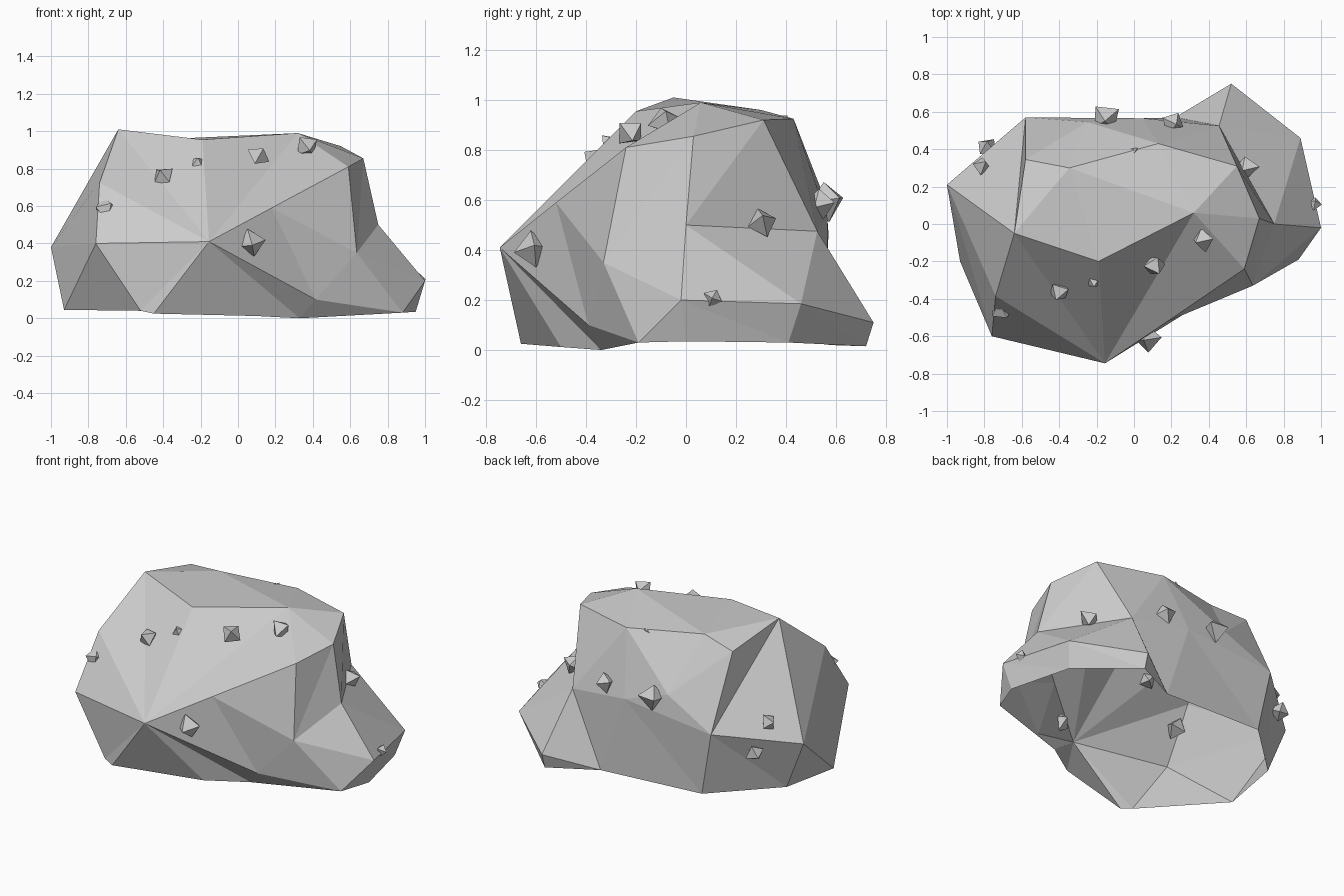
import bpy, bmesh, random
from mathutils import Vector, Euler

if "Cube" in bpy.data.objects:
    bpy.data.objects.remove(bpy.data.objects["Cube"])

random.seed(4)
CENTRE = Vector((0, 0, 0.42))

# Boulder corners, ring by ring (numbers 0-8, 9-23, 24-35)
TOP = [(-.64, -.05, 1.01), (-.19, -.20, .955), (.32, .06, .99), (.67, .03, .855), (.59, -.24, .81),
       (.55, .31, .92), (.13, .43, .925), (-.345, .30, .96), (-.58, .345, .925)]
MIDDLE = [(-1, .21, .38), (-.74, -.385, .725), (-.76, -.6, .40), (-.155, -.745, .41), (.18, -.52, .59),
          (.635, -.33, .35), (.415, -.39, .10), (.75, 0, .50), (1, -.02, .20), (.89, .46, .185),
          (.52, .75, .11), (.455, .525, .475), (.05, .565, .53), (-.25, .545, .63), (-.58, .57, .465)]
BASE = [(-.93, -.2, .045), (-.52, -.635, .04), (-.45, -.66, .025), (.1, -.5, .012), (.33, -.34, 0),
        (.88, -.19, .03), (.95, 0, .035), (.85, .41, .03), (.52, .72, .015), (.22, .57, .02),
        (-.5, .55, .05), (-.87, .2, .06)]
corners = [Vector(p) for p in TOP + MIDDLE + BASE]
FIRST_BASE = len(TOP) + len(MIDDLE)

# Creases that must run between these corners
CREASES = [(0, 1), (1, 2), (2, 4), (2, 13), (2, 12), (1, 12), (0, 12), (10, 12), (0, 10), (9, 10), (9, 0),
           (0, 23), (0, 8), (8, 23), (8, 7), (7, 6), (6, 5), (6, 2), (7, 1), (2, 5), (3, 4), (4, 14), (3, 14),
           (3, 16), (16, 14), (16, 20), (16, 17), (16, 18), (14, 17), (14, 29), (13, 14), (13, 15), (12, 15),
           (15, 29), (5, 20), (6, 20), (6, 21), (20, 21), (20, 18), (33, 19), (33, 22), (33, 21), (33, 20),
           (20, 19), (21, 22), (22, 23), (6, 22), (7, 22), (12, 26), (12, 25), (12, 27), (12, 28), (11, 24),
           (23, 35), (23, 34), (13, 4)]


def add_object(name, bm):
    mesh = bpy.data.meshes.new(name)
    bm.to_mesh(mesh)
    bm.free()
    ob = bpy.data.objects.new(name, mesh)
    bpy.context.collection.objects.link(ob)
    return ob


# Boulder: corners are spread over an ellipsoid to find the facets, then put back
bm = bmesh.new()
tag = bm.verts.layers.int.new("corner")
for i, p in enumerate(corners):
    d = p - CENTRE
    if i >= FIRST_BASE:
        d.z -= .12
    bm.verts.new(Vector((d.x, d.y / .75, d.z / .65)).normalized())[tag] = i
bmesh.ops.convex_hull(bm, input=bm.verts[:], use_existing_faces=False)

# Turn facet diagonals along the wanted creases
for _ in range(4):
    for pair in CREASES:
        if any({v[tag] for v in e.verts} == set(pair) for e in bm.edges):
            continue
        for e in bm.edges:
            tips = {v[tag] for f in e.link_faces for v in f.verts} - {v[tag] for v in e.verts}
            if tips == set(pair):
                bmesh.ops.rotate_edges(bm, edges=[e])
                break
for v in bm.verts:
    v.co = corners[v[tag]]
bmesh.ops.recalc_face_normals(bm, faces=bm.faces[:])
# Open underside
floor = [f for f in bm.faces if all(v[tag] >= FIRST_BASE for v in f.verts)]
bmesh.ops.delete(bm, geom=floor, context='FACES')
add_object("boulder", bm)

# Small stone chips stuck on the surface: x, y, z, radius
CHIPS = [(-.40, -.36, .76, .07), (-.215, -.31, .83, .045), (.11, -.22, .87, .065), (.37, -.08, .915, .07),
         (.07, -.61, .40, .075), (-.71, -.46, .585, .075), (-.815, .31, .51, .058), (-.79, .41, .34, .065),
         (-.155, .56, .60, .085), (.21, .54, .59, .065), (0, .38, .91, .04), (.60, .305, .51, .07),
         (.965, .11, .21, .042)]
for n, (x, y, z, r) in enumerate(CHIPS):
    bm = bmesh.new()
    bmesh.ops.create_uvsphere(bm, u_segments=4, v_segments=2, radius=r)
    for v in bm.verts:
        v.co *= random.uniform(.8, 1.1)
    chip = add_object(f"stone_chip_{n + 1}", bm)
    chip.location = (x, y, z)
    tilt = Euler([random.uniform(-.4, .4) for _ in range(2)] + [random.uniform(0, 1.5)])
    outward = (Vector((x, y, z)) - CENTRE).to_track_quat('Z', 'Y')
    chip.rotation_euler = (outward @ tilt.to_quaternion()).to_euler()
